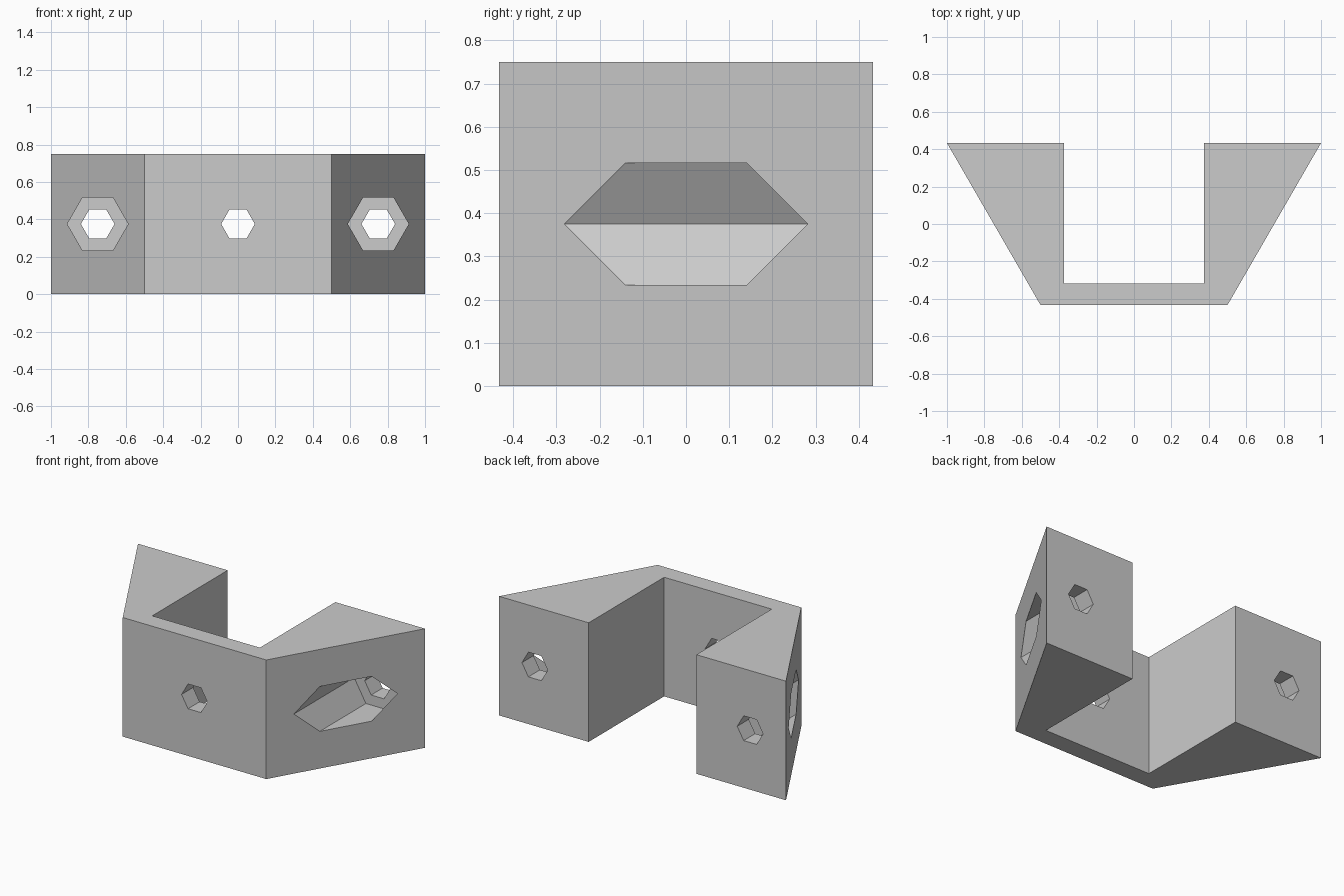
import bpy
import bmesh
from math import pi
from mathutils import Matrix

if "Cube" in bpy.data.objects:
    bpy.data.objects.remove(bpy.data.objects["Cube"], do_unlink=True)

HEIGHT = 0.75
FRONT, BACK = -0.433, 0.433
WALL = 0.115
POCKET_X = 0.375
MID_Z = HEIGHT / 2

# Single flat material
grey = bpy.data.materials.new("light grey")
grey.use_nodes = True
colour = (0.6, 0.6, 0.6, 1)
grey.diffuse_color = colour
grey.node_tree.nodes["Principled BSDF"].inputs["Base Color"].default_value = colour


def add_object(name, bm):
    bmesh.ops.recalc_face_normals(bm, faces=bm.faces)
    mesh = bpy.data.meshes.new(name)
    bm.to_mesh(mesh)
    bm.free()
    mesh.materials.append(grey)
    obj = bpy.data.objects.new(name, mesh)
    bpy.context.collection.objects.link(obj)
    return obj


def hex_cutter(name, x, radius, y0, y1):
    """Hexagonal prism along y, with corners pointing to the sides."""
    bm = bmesh.new()
    place = (Matrix.Translation((x, (y0 + y1) / 2, MID_Z))
             @ Matrix.Rotation(pi / 2, 4, "X") @ Matrix.Rotation(pi / 2, 4, "Z"))
    bmesh.ops.create_cone(bm, cap_ends=True, segments=6, radius1=radius,
                          radius2=radius, depth=y1 - y0, matrix=place)
    # Turn the prism if its corners point up instead of sideways
    if max(v.co.z for v in bm.verts) - MID_Z > radius * 0.95:
        bmesh.ops.rotate(bm, verts=bm.verts, cent=(x, 0, MID_Z),
                         matrix=Matrix.Rotation(pi / 6, 3, "Y"))
    obj = add_object(name, bm)
    obj.hide_render = True
    return obj


# Bracket body: half of the plan outline, mirrored and extruded upward
half = [(0.5, FRONT), (1, BACK), (POCKET_X, BACK), (POCKET_X, FRONT + WALL)]
outline = half + [(-x, y) for x, y in reversed(half)]
bm = bmesh.new()
base = bm.faces.new([bm.verts.new((x, y, 0)) for x, y in outline])
top = bmesh.ops.extrude_face_region(bm, geom=[base])["geom"]
bmesh.ops.translate(bm, vec=(0, 0, HEIGHT),
                    verts=[g for g in top if isinstance(g, bmesh.types.BMVert)])
bracket = add_object("bracket", bm)

# Screw holes, and wide recesses in the two slanted sides
cutters = [hex_cutter("front_hole_cutter", 0, 0.09, -0.6, 0)]
for side, x in (("left", 0.75), ("right", -0.75)):
    cutters.append(hex_cutter(side + "_recess_cutter", x, 0.163, -0.6, BACK - WALL))
    cutters.append(hex_cutter(side + "_hole_cutter", x, 0.09, -0.5, 0.6))

bpy.context.view_layer.objects.active = bracket
for cutter in cutters:
    cut = bracket.modifiers.new(cutter.name, "BOOLEAN")
    cut.operation = "DIFFERENCE"
    cut.solver = "EXACT"
    cut.object = cutter
    bpy.ops.object.modifier_apply(modifier=cut.name)
    bpy.data.objects.remove(cutter, do_unlink=True)
